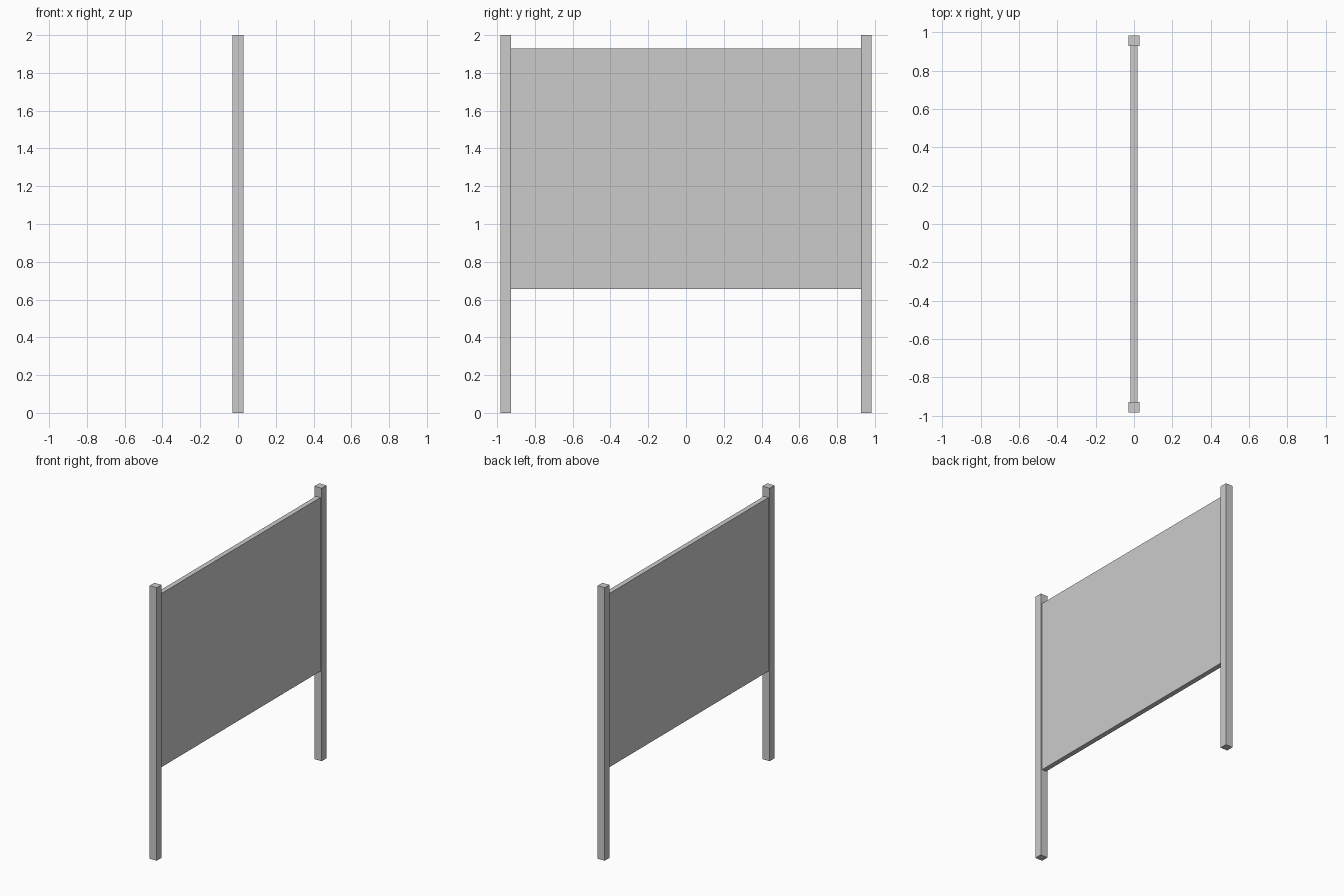
import bpy

if "Cube" in bpy.data.objects:
    bpy.data.objects.remove(bpy.data.objects["Cube"])


def box(name, x, y, z):
    """Box spanning the given (min, max) ranges."""
    bpy.ops.mesh.primitive_cube_add(size=1)
    ob = bpy.context.object
    ob.name = name
    ranges = (x, y, z)
    ob.location = [(a + b) / 2 for a, b in ranges]
    ob.scale = [b - a for a, b in ranges]
    bpy.ops.object.transform_apply(location=True, rotation=False, scale=True)
    return ob


POST_HALF = 0.0285
OUTER, INNER = 0.982, 0.927

# square posts at both ends
box("left_post", (-POST_HALF, POST_HALF), (-OUTER, -INNER), (0, 2))
box("right_post", (-POST_HALF, POST_HALF), (INNER, OUTER), (0, 2))

# board held between the posts
box("board_panel", (-0.018, 0.018), (-INNER, INNER), (0.656, 1.928))
